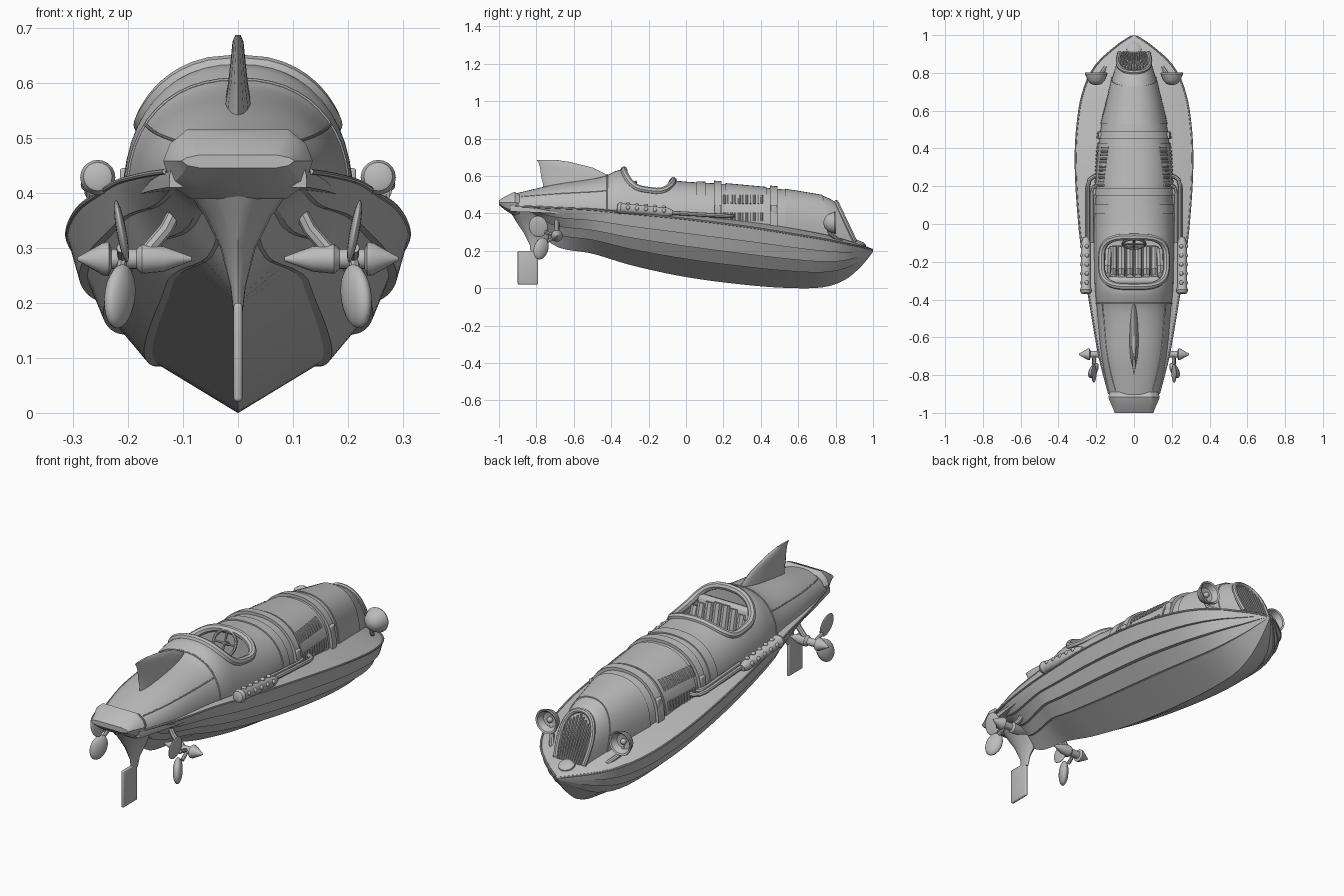
import bpy, bmesh, math
from mathutils import Vector

old = bpy.data.objects.get("Cube")
if old:
    bpy.data.objects.remove(old)

grey = bpy.data.materials.new("plain grey")
grey.use_nodes = True
grey.diffuse_color = (0.5, 0.5, 0.5, 1)
grey.node_tree.nodes["Principled BSDF"].inputs["Base Color"].default_value = (0.5, 0.5, 0.5, 1)


def finish(ob, name, angle=35):
    ob.name = name
    ob.data.materials.clear()
    ob.data.materials.append(grey)
    bpy.ops.object.select_all(action='DESELECT')
    ob.select_set(True)
    bpy.context.view_layer.objects.active = ob
    bpy.ops.object.shade_smooth_by_angle(angle=math.radians(angle))
    return ob


def loft(name, rings, angle=35):
    """Skin closed rings of equal length and cap both ends."""
    bm = bmesh.new()
    loops = [[bm.verts.new(p) for p in ring] for ring in rings]
    n = len(loops[0])
    for a, b in zip(loops, loops[1:]):
        for i in range(n):
            j = (i + 1) % n
            bm.faces.new((a[i], a[j], b[j], b[i]))
    bm.faces.new(loops[0])
    bm.faces.new(loops[-1])
    bmesh.ops.recalc_face_normals(bm, faces=bm.faces)
    me = bpy.data.meshes.new(name)
    bm.to_mesh(me)
    bm.free()
    ob = bpy.data.objects.new(name, me)
    bpy.context.collection.objects.link(ob)
    return finish(ob, name, angle)


def tube(name, paths, r, closed=False, both=False):
    """Round tubes along point lists, mirrored across x if both."""
    if both:
        paths = paths + [[(-x, y, z) for x, y, z in p] for p in paths]
    cu = bpy.data.curves.new(name, 'CURVE')
    cu.dimensions = '3D'
    cu.bevel_depth = r
    cu.bevel_resolution = 2
    cu.use_fill_caps = True
    for p in paths:
        s = cu.splines.new('POLY')
        s.points.add(len(p) - 1)
        for pt, co in zip(s.points, p):
            pt.co = (*co, 1)
        s.use_cyclic_u = closed
    ob = bpy.data.objects.new(name, cu)
    bpy.context.collection.objects.link(ob)
    bpy.ops.object.select_all(action='DESELECT')
    ob.select_set(True)
    bpy.context.view_layer.objects.active = ob
    bpy.ops.object.convert(target='MESH')
    return finish(bpy.context.object, name)


def ball(name, loc, size, rot=(0, 0, 0)):
    bpy.ops.mesh.primitive_uv_sphere_add(segments=20, ring_count=12, location=loc, rotation=rot)
    bpy.context.object.scale = size
    return finish(bpy.context.object, name)


def turned(name, origin, axis, profile, seg=20):
    """Lathe (distance, radius) pairs around an axis."""
    q = Vector((0, 0, 1)).rotation_difference(Vector(axis))
    ring = [(math.cos(i * math.tau / seg), math.sin(i * math.tau / seg)) for i in range(seg)]
    return loft(name, [[Vector(origin) + q @ Vector((r * c, r * s, d)) for c, s in ring]
                       for d, r in profile])


def box(name, loc, size, rot=(0, 0, 0), bevel=0.01):
    bpy.ops.mesh.primitive_cube_add(size=1, location=loc, rotation=rot)
    ob = bpy.context.object
    ob.scale = size
    bpy.ops.object.transform_apply(location=False, rotation=False)
    m = ob.modifiers.new("bevel", 'BEVEL')
    m.width, m.segments = bevel, 3
    bpy.ops.object.modifier_apply(modifier=m.name)
    return finish(ob, name)


def sample(table, y):
    """Smooth interpolation of station rows by their first column."""
    y = min(max(y, table[0][0]), table[-1][0])
    i = max(k for k in range(len(table) - 1) if table[k][0] <= y)
    a, b = table[i], table[i + 1]
    p, n = table[max(i - 1, 0)], table[min(i + 2, len(table) - 1)]
    h = b[0] - a[0]
    t = (y - a[0]) / h
    out = []
    for c in range(1, len(a)):
        m0 = (b[c] - p[c]) / (b[0] - p[0]) * h
        m1 = (n[c] - a[c]) / (n[0] - a[0]) * h
        out.append((2*t**3 - 3*t**2 + 1) * a[c] + (t**3 - 2*t**2 + t) * m0
                   + (3*t**2 - 2*t**3) * b[c] + (t**3 - t**2) * m1)
    return out


def span(a, b, n):
    return [a + (b - a) * i / (n - 1) for i in range(n)]


# Hull: y, half beam, sheer height, keel height
HULL = [(-.93, .125, .44, .4), (-.8, .16, .435, .32), (-.7, .185, .43, .225), (-.5, .22, .42, .185),
        (-.3, .253, .4, .125), (0, .292, .37, .06), (.35, .311, .325, .015), (.6, .292, .285, 0),
        (.75, .253, .26, .008), (.85, .195, .24, .045), (.92, .12, .225, .1), (.97, .055, .215, .155),
        (1, .004, .205, .195)]
# Strake steps: height share, width share amidships, width share at the stern
STRAKES = [(.31, .5, .13), (.31, .55, .17), (.53, .73, .35), (.53, .79, .41), (.75, .88, .7), (.75, .93, .76),
           (.93, .98, .97), (1, 1, 1)]


def hull_ring(y):
    b, s, k = sample(HULL, y)
    f = min(max((-.45 - y) / .35, 0), 1)
    half = [(b * (m + (e - m) * f), y, k + (s - k) * h) for h, m, e in STRAKES]
    half += [(b * .94, y, s + .012 * b), (b * .6, y, s + .1 * b)]
    return [(0, y, k)] + half + [(0, y, s + .12 * b)] + [(-x, yy, z) for x, yy, z in reversed(half)]


hull = loft("hull", [hull_ring(y) for y in span(-.93, .85, 44) + span(.87, 1, 10)], 25)
sheer = [(sample(HULL, y)[0] * .995, y, sample(HULL, y)[1]) for y in span(-.9, .995, 50)]
tube("rub_rail", [sheer], .005, both=True)

# Upper body: y, half width, base height, top height, forward rake of the lower part
BODY = [(-.94, .125, .42, .5, 0), (-.7, .172, .42, .555, 0), (-.45, .197, .4, .595, 0), (-.35, .207, .39, .634, 0),
        (-.27, .21, .385, .618, 0), (-.05, .212, .37, .575, 0), (.2, .2, .36, .558, 0), (.45, .185, .34, .535, 0),
        (.65, .15, .31, .513, .01), (.75, .13, .28, .488, .06), (.8, .112, .25, .46, .1)]
POWER = 2.25


def body_arch(y, grow=0, n=25):
    w, base, top, rake = sample(BODY, y)
    w, h = w + grow, top + grow - base
    pts = []
    for i in range(n):
        t = math.pi * i / (n - 1)
        c, s = math.cos(t), max(math.sin(t), 0) ** (2 / POWER)
        taper = 1 - 3.2 * rake * (1 - s)
        pts.append((math.copysign(abs(c) ** (2 / POWER), c) * w * taper, y + rake * (1 - s), base + h * s))
    return pts


def body_ring(y, grow=0):
    arch = body_arch(y, grow)
    low = max(arch[0][2] - .05, sample(HULL, y)[1] - .03)
    return arch + [(x, yy, low) for x, yy, z in (arch[-1], arch[0])]


def body_z(x, y):
    w, base, top, _ = sample(BODY, y)
    return base + (top - base) * max(1 - (abs(x) / w) ** POWER, 0) ** (1 / POWER)


def body_x(y, z):
    w, base, top, _ = sample(BODY, y)
    return w * max(1 - max((z - base) / (top - base), 0) ** POWER, 0) ** (1 / POWER)


def opening(a, b, n=48):
    pts = []
    for i in range(n):
        c, s = math.cos(i * math.tau / n), math.sin(i * math.tau / n)
        pts.append((a * math.copysign(abs(c) ** .6, c), -.2 + b * math.copysign(abs(s) ** .6, s)))
    return pts


# Cockpit well cut through the body and the deck
body = loft("upper_body", [body_ring(y) for y in span(-.94, .8, 60)])
cutter = loft("cockpit_cutter", [[(x, y, z) for x, y in opening(.165, .125)] for z in (.34, .8)])
cutter.hide_render = True
for part, label, angle in ((body, "upper_body", 35), (hull, "hull", 25)):
    m = part.modifiers.new("cockpit", 'BOOLEAN')
    m.object, m.operation, m.solver = cutter, 'DIFFERENCE', 'EXACT'
    bpy.context.view_layer.objects.active = part
    bpy.ops.object.modifier_apply(modifier=m.name)
    finish(part, label, angle)
bpy.data.objects.remove(cutter)
tube("cockpit_coaming", [[(x, y, body_z(x, y)) for x, y in opening(.172, .132)]], .018, closed=True)

# Hood straps, panel seams and the ridge behind the cockpit
for name, y, half, grow in (("front_strap", .47, .02, .014), ("rear_strap", .17, .02, .014),
                            ("scuttle_band", .08, .025, .006), ("hood_panel", .32, .11, .005),
                            ("nose_panel", .63, .1, .005)):
    loft(name, [body_ring(y - half), body_ring(y - half, grow), body_ring(y + half, grow), body_ring(y + half)])
tube("rear_deck_seam", [body_arch(-.42)], .004)
tube("side_seams", [[(body_x(y, .3 + sample(BODY, y)[2] * .37), y, .3 + sample(BODY, y)[2] * .37)
                     for y in span(-.88, -.42, 12)]], .003, both=True)
for side in (-1, 1):
    for y in (.17, .47):
        box("strap_buckle", (side * (body_x(y, .42) + .01), y, .42), (.018, .035, .05), bevel=.005)
tube("louvres", [[(body_x(y, z) + .005, y, z) for z in span(low, low + .045, 4)]
                 for y in span(.205, .405, 11) for low in (.36, .452)], .006, both=True)

# Sloping radiator grille and nose cap
tube("grille_frame", [[(x, y + .004, z) for x, y, z in body_arch(.8)]], .012)
tube("grille_bars", [[(x, .812 + .03 * abs(x) / .09, .445 - 1.6 * abs(x) ** 1.35), (x * .7, .91, .25)]
                     for x in span(-.08, .08, 11)], .005)
turned("nose_cap", (0, .92, .225), (0, .4, 1), [(0, .04), (.02, .038), (.03, .022)])

# Tail block with a knife edge
TAIL = [(.09, 1), (.12, .6), (.132, .1), (.118, -.6), (.085, -1)]
loft("tail_block", [[(s * x * f, y, mid + h * z) for s, row in ((1, TAIL), (-1, TAIL[::-1])) for x, z in row]
                    for y, f, mid, h in ((-.89, .96, .45, .05), (-.915, 1.03, .452, .063), (-.93, 1, .452, .058),
                                         (-.97, .86, .455, .035), (-1, .78, .457, .012))], 30)


def blade(name, rows):
    """Upright foil from height, back, front, half thickness."""
    loft(name, [[(t * math.cos(i * math.tau / 16), (a + b) / 2 + (b - a) / 2 * math.sin(i * math.tau / 16), z)
                 for i in range(16)] for z, a, b, t in rows])


blade("tail_fin", [(.5, -.76, -.4, .03), (.56, -.765, -.4, .025), (.6, -.775, -.41, .018), (.645, -.78, -.5, .013),
                   (.675, -.79, -.62, .01), (.687, -.8, -.7, .005)])
blade("rudder_stem", [(.18, -.83, -.78, .008), (.23, -.835, -.765, .014), (.3, -.87, -.7, .032),
                      (.36, -.91, -.65, .062), (.41, -.94, -.6, .1)])
box("rudder", (0, -.845, .11), (.016, .11, .18), bevel=.007)

# Bucket seat, dashboard and steering wheel
box("seat_base", (0, -.2, .37), (.27, .17, .06), bevel=.02)
box("seat_back", (0, -.285, .475), (.28, .045, .21), (.2, 0, 0), bevel=.02)
tube("seat_rolls", [[(x, -.12, .398), (x, -.22, .398), (x, -.25, .42), (x, -.285, .572 - 2 * x * x)]
                    for x in span(-.11, .11, 6)], .021)
tube("seat_bolsters", [[(.135, -.13, .4), (.14, -.23, .42), (.14, -.275, .53)]], .02, both=True)
bpy.ops.mesh.primitive_torus_add(location=(0, -.105, .525), rotation=(1.15, 0, 0), major_radius=.06,
                                 minor_radius=.007, major_segments=28, minor_segments=8)
finish(bpy.context.object, "steering_wheel")
tilt = Vector((0, math.cos(1.15), math.sin(1.15)))
hub = Vector((0, -.105, .525))
tube("wheel_spokes", [[hub - d * .06, hub + d * .06] for d in (Vector((1, 0, 0)), tilt)], .005)
tube("steering_column", [[hub, (0, -.03, .49)]], .009)

# Parts on both sides
for s in (-1, 1):
    # headlamp with a hollow bowl
    turned("headlamp", (s * .2, .735, .35), (0, 1, 0),
           [(0, .008), (.008, .03), (.025, .046), (.05, .056), (.06, .06), (.066, .058), (.062, .05), (.035, .036),
            (.028, .004)])
    ball("headlamp_bulb", (s * .2, .772, .35), (.014, .014, .014))
    # exhaust silencer
    turned("exhaust_silencer", (s * .255, -.37, .43), (0, 1, -.09),
           [(0, .017), (.004, .026), (.02, .032), (.035, .026), (.27, .025), (.3, .014)])
    for i in range(5):
        ball("silencer_bolt", (s * .277, -.31 + i * .048, .431 - i * .004), (.009, .011, .011))
        ball("silencer_top_bolt", (s * .25, -.31 + i * .048, .451 - i * .004), (.011, .011, .008))
    # propeller pod
    turned("propeller_pod", (s * .085, -.69, .28), (s, 0, 0),
           [(0, .004), (.05, .023), (.09, .027), (.1, .018), (.145, .018), (.15, .031), (.16, .03), (.207, .003)])
    ball("lower_propeller_blade", (s * .215, -.775, .212), (.022, .042, .06), (-.35, 0, s * .5))
    ball("upper_propeller_blade", (s * .212, -.79, .33), (.009, .05, .058), (.2, s * .18, 0))
tube("headlamp_posts", [[(.2, .755, .34), (.19, .77, .29), (.15, .83, .25)]], .011, both=True)
tube("exhaust_pipes", [[(x, -.1, .405), (x, .05, .396), (x, .19 + d, .388), (x - .01, .225 + d, .385),
                        (x - .03, .24 + d, .385), (.17, .245 + d, .385)]
                       for x, d in ((.245, .01), (.222, -.03))], .011, both=True)
tube("pod_struts", [[(.11, -.69, .375), (.13, -.69, .335), (.16, -.69, .3), (.185, -.69, .28)]], .013, both=True)
tube("blade_roots", [[(.21, -.69, .28), (.215, -.74, .25)], [(.21, -.69, .28), (.212, -.755, .3)]], .009, both=True)
